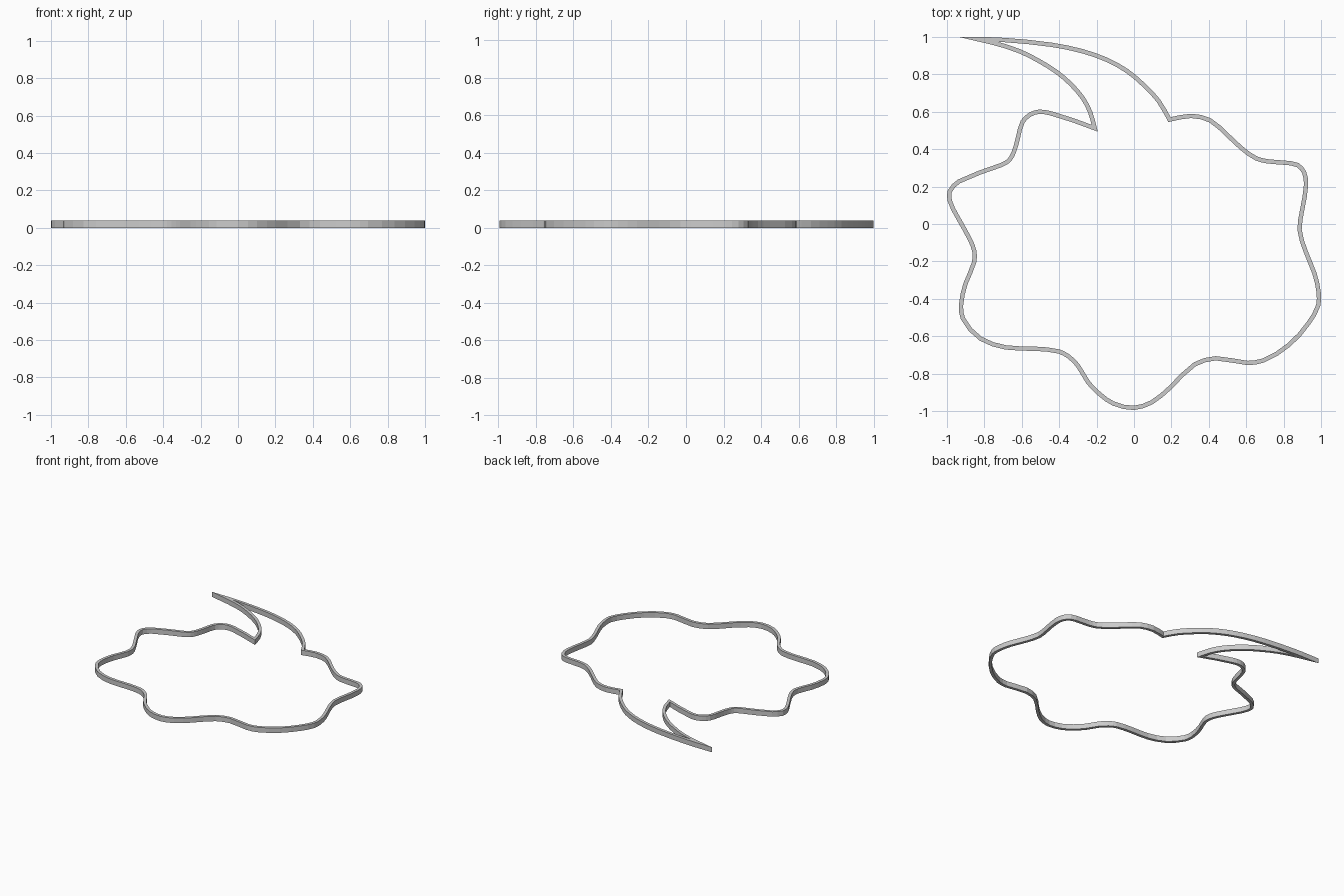
import bpy, bmesh
from mathutils import Vector

if "Cube" in bpy.data.objects:
    bpy.data.objects.remove(bpy.data.objects["Cube"])

HALF, HEIGHT, CAP = 0.0115, 0.04, 0.085

# centre line of the wall: control points between the sharp corners
stem_top = [(-.85, .99), (-.70, .984), (-.44, .958), (-.28, .925), (-.15, .88),
            (-.04, .82), (.05, .745), (.13, .66), (.19, .558)]
body = [(.19, .558), (.305, .578), (.405, .555), (.50, .475), (.575, .405), (.655, .35),
        (.715, .335), (.80, .328), (.875, .315), (.91, .275), (.92, .21), (.90, .08),
        (.885, -.03), (.917, -.145), (.965, -.265), (.987, -.365), (.985, -.435),
        (.933, -.53), (.83, -.645), (.69, -.73), (.607, -.743), (.437, -.718),
        (.325, -.75), (.195, -.873), (.095, -.953), (0, -.983), (-.11, -.96),
        (-.183, -.91), (-.245, -.847), (-.30, -.757), (-.35, -.708), (-.40, -.682),
        (-.53, -.667), (-.685, -.66), (-.82, -.613), (-.915, -.505), (-.925, -.435),
        (-.90, -.317), (-.855, -.205), (-.853, -.148), (-.877, -.083), (-.945, .04),
        (-.985, .125), (-.985, .175), (-.935, .228), (-.71, .315), (-.668, .34),
        (-.643, .383), (-.62, .463), (-.595, .548), (-.555, .585), (-.51, .6),
        (-.45, .593), (-.21, .512)]
stem_under = [(-.21, .512), (-.235, .60), (-.275, .675), (-.34, .75), (-.41, .81),
              (-.505, .87), (-.615, .925), (-.765, .972), (-.85, .99)]


def smooth(points, steps=2):
    """Catmull-Rom through the points, leaving off the last one."""
    p = [Vector(q) for q in points]
    p = [p[0] * 2 - p[1]] + p + [p[-1] * 2 - p[-2]]
    out = []
    for a, b, c, d in zip(p, p[1:], p[2:], p[3:]):
        # tangents limited by segment length so tight bends do not overshoot
        length = (c - b).length
        tb = ((b - a).normalized() + (c - b).normalized()) * length / 2
        tc = ((c - b).normalized() + (d - c).normalized()) * length / 2
        for i in range(steps):
            t = i / steps
            out.append(b * (2*t**3 - 3*t**2 + 1) + tb * (t**3 - 2*t**2 + t)
                       + c * (3*t**2 - 2*t**3) + tc * (t**3 - t**2))
    return out


path = smooth(stem_top) + smooth(body) + smooth(stem_under)

# mitred rectangular wall swept round the closed outline
bm = bmesh.new()
rings = []
for i, p in enumerate(path):
    d1 = (p - path[i - 1]).normalized()
    d2 = (path[(i + 1) % len(path)] - p).normalized()
    n1, n2 = Vector((-d1.y, d1.x)), Vector((-d2.y, d2.x))
    m = (n1 + n2).normalized()
    m *= min(HALF / max(m.dot(n1), 0.01), CAP)
    rings.append([bm.verts.new((*(p + m * s), z))
                  for s, z in ((1, 0), (-1, 0), (-1, HEIGHT), (1, HEIGHT))])
for i, a in enumerate(rings):
    b = rings[(i + 1) % len(rings)]
    for k in range(4):
        j = (k + 1) % 4
        bm.faces.new((a[k], a[j], b[j], b[k]))
bmesh.ops.recalc_face_normals(bm, faces=bm.faces)

mesh = bpy.data.meshes.new("cutter_wall")
bm.to_mesh(mesh)
bm.free()
bpy.context.collection.objects.link(bpy.data.objects.new("cutter_wall", mesh))
